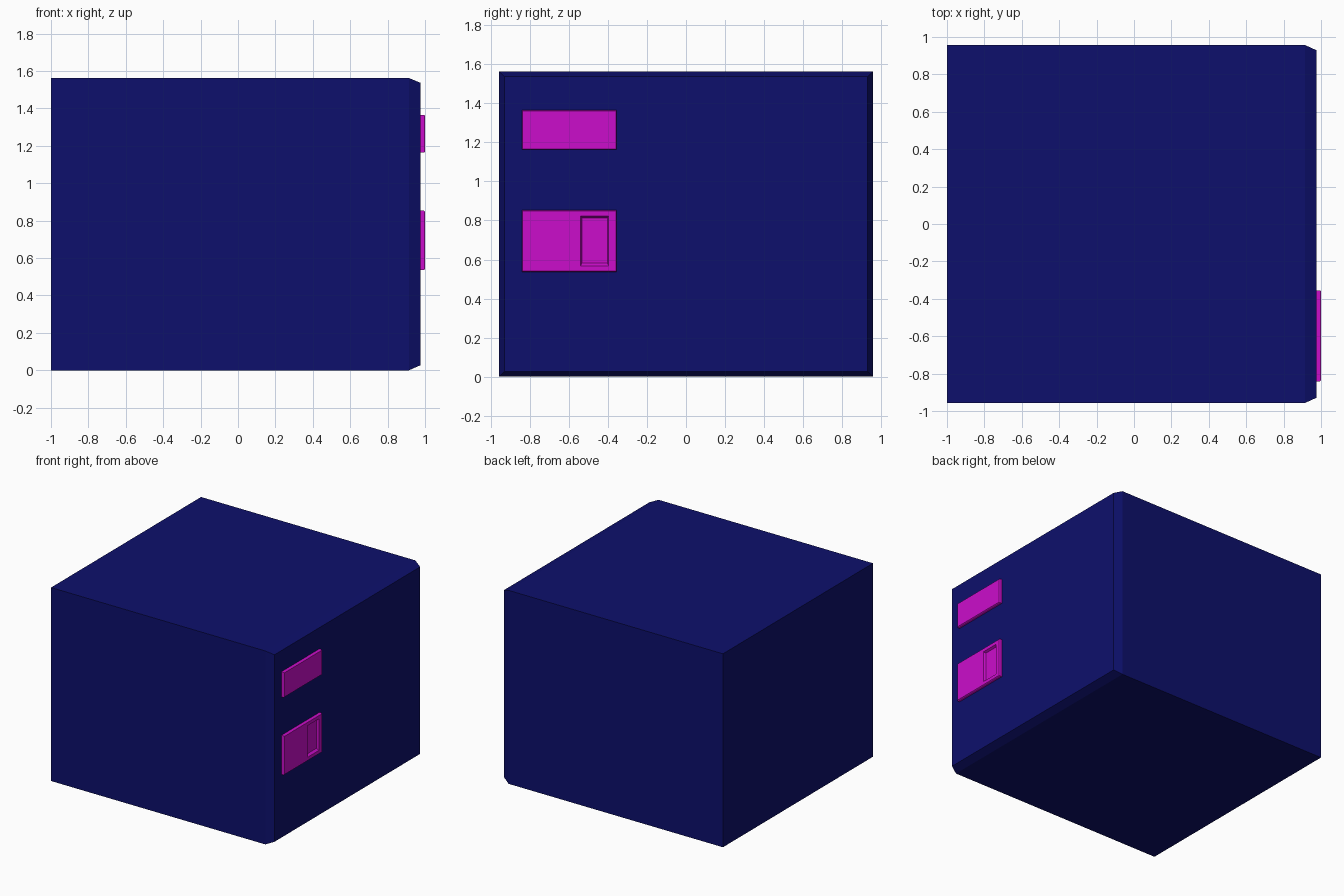
import bpy, bmesh

if "Cube" in bpy.data.objects:
    bpy.data.objects.remove(bpy.data.objects["Cube"])


def material(name, rgb):
    m = bpy.data.materials.new(name)
    m.diffuse_color = (*rgb, 1)
    m.use_nodes = True
    m.node_tree.nodes["Principled BSDF"].inputs["Base Color"].default_value = m.diffuse_color
    return m


def loft_x(name, sections, mat):
    """Skin rectangles (x, y0, y1, z0, z1) in order and cap both ends."""
    bm = bmesh.new()
    rings = [[bm.verts.new((x, y, z)) for y, z in
              ((y0, z0), (y1, z0), (y1, z1), (y0, z1))]
             for x, y0, y1, z0, z1 in sections]
    for a, b in zip(rings, rings[1:]):
        for i in range(4):
            j = (i + 1) % 4
            bm.faces.new((a[i], a[j], b[j], b[i]))
    bm.faces.new(rings[0][::-1])
    bm.faces.new(rings[-1])
    bmesh.ops.recalc_face_normals(bm, faces=bm.faces)
    me = bpy.data.meshes.new(name)
    bm.to_mesh(me)
    bm.free()
    me.materials.append(mat)
    ob = bpy.data.objects.new(name, me)
    bpy.context.collection.objects.link(ob)
    return ob


navy = material("navy", (0.004, 0.005, 0.15))
magenta = material("magenta", (0.6, 0.004, 0.6))

# Cabinet with a tapered face on the +x side
loft_x("cabinet", [(-1, -0.957, 0.957, 0, 1.562),
                   (0.914, -0.957, 0.957, 0, 1.562),
                   (0.976, -0.929, 0.929, 0.027, 1.537)], navy)


# Raised panels with a slightly softened rim
def panel(name, y0, y1, z0, z1):
    e = 0.004
    return loft_x(name, [(0.97, y0, y1, z0, z1), (0.994, y0, y1, z0, z1),
                         (1.0, y0 + e, y1 - e, z0 + e, z1 - e)], magenta)


panel("upper_panel", -0.841, -0.355, 1.163, 1.366)
lower = panel("lower_panel", -0.841, -0.355, 0.537, 0.853)

# Shallow tapered pocket in the lower panel
cutter = loft_x("pocket_cutter", [(0.982, -0.532, -0.403, 0.582, 0.813),
                                  (1.0, -0.54, -0.396, 0.568, 0.822),
                                  (1.02, -0.54, -0.396, 0.568, 0.822)], magenta)
cutter.hide_render = True
cutter.hide_viewport = True
cut = lower.modifiers.new("pocket", 'BOOLEAN')
cut.operation = 'DIFFERENCE'
cut.solver = 'EXACT'
cut.object = cutter
